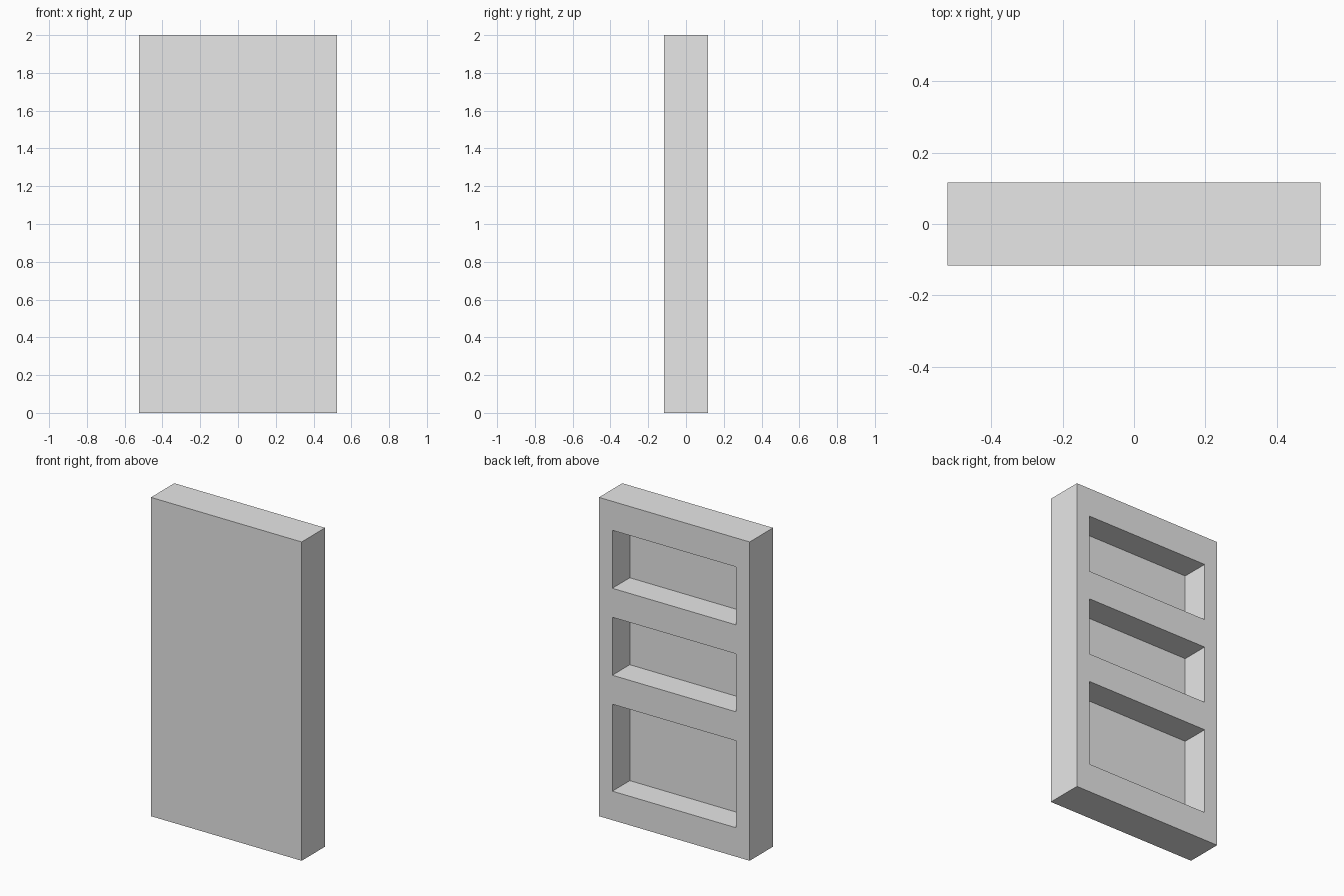
import bpy
import bmesh
from mathutils import Vector

default = bpy.data.objects.get("Cube")
if default:
    bpy.data.objects.remove(default, do_unlink=True)

# Proportions: the height is divided into eleven equal modules
HEIGHT = 2.0
UNIT = HEIGHT / 11
HALF_W = 0.523
HALF_D = 0.116
OPENING_HALF_W = 0.43
RECESS = 0.173
# (first, last) module of each recess, from the floor up
RECESSES = [(1, 4), (5, 7), (8, 10)]

# Plain grey material
grey = bpy.data.materials.new("plain grey")
grey.use_nodes = True
colour = (0.8, 0.8, 0.8, 1)
grey.diffuse_color = colour
grey.node_tree.nodes["Principled BSDF"].inputs["Base Color"].default_value = colour

# Solid slab
bm = bmesh.new()
bmesh.ops.create_cube(bm, size=1)
bmesh.ops.scale(bm, vec=(2 * HALF_W, 2 * HALF_D, HEIGHT), verts=bm.verts)
bmesh.ops.translate(bm, vec=(0, 0, HEIGHT / 2), verts=bm.verts)


def cut(point, normal):
    """Slice the slab's faces along one plane."""
    geom = bm.verts[:] + bm.edges[:] + bm.faces[:]
    bmesh.ops.bisect_plane(bm, geom=geom, plane_co=point, plane_no=normal)


for x in (-OPENING_HALF_W, OPENING_HALF_W):
    cut((x, 0, 0), (1, 0, 0))
for pair in RECESSES:
    for module in pair:
        cut((0, 0, module * UNIT), (0, 0, 1))


def in_recess(face):
    c = face.calc_center_median()
    return (face.normal.y > 0.9 and abs(c.x) < OPENING_HALF_W
            and any(a * UNIT < c.z < b * UNIT for a, b in RECESSES))


# Sink the recessed panels into the back
bm.normal_update()
panels = [f for f in bm.faces if in_recess(f)]
sunk = bmesh.ops.extrude_face_region(bm, geom=panels)["geom"]
floor_verts = [g for g in sunk if isinstance(g, bmesh.types.BMVert)]
bmesh.ops.translate(bm, vec=Vector((0, -RECESS, 0)), verts=floor_verts)
bmesh.ops.delete(bm, geom=[f for f in panels if f.is_valid], context="FACES")
bmesh.ops.recalc_face_normals(bm, faces=bm.faces)

mesh = bpy.data.meshes.new("recessed_panel")
bm.to_mesh(mesh)
bm.free()
mesh.materials.append(grey)
panel = bpy.data.objects.new("recessed_panel", mesh)
bpy.context.collection.objects.link(panel)
